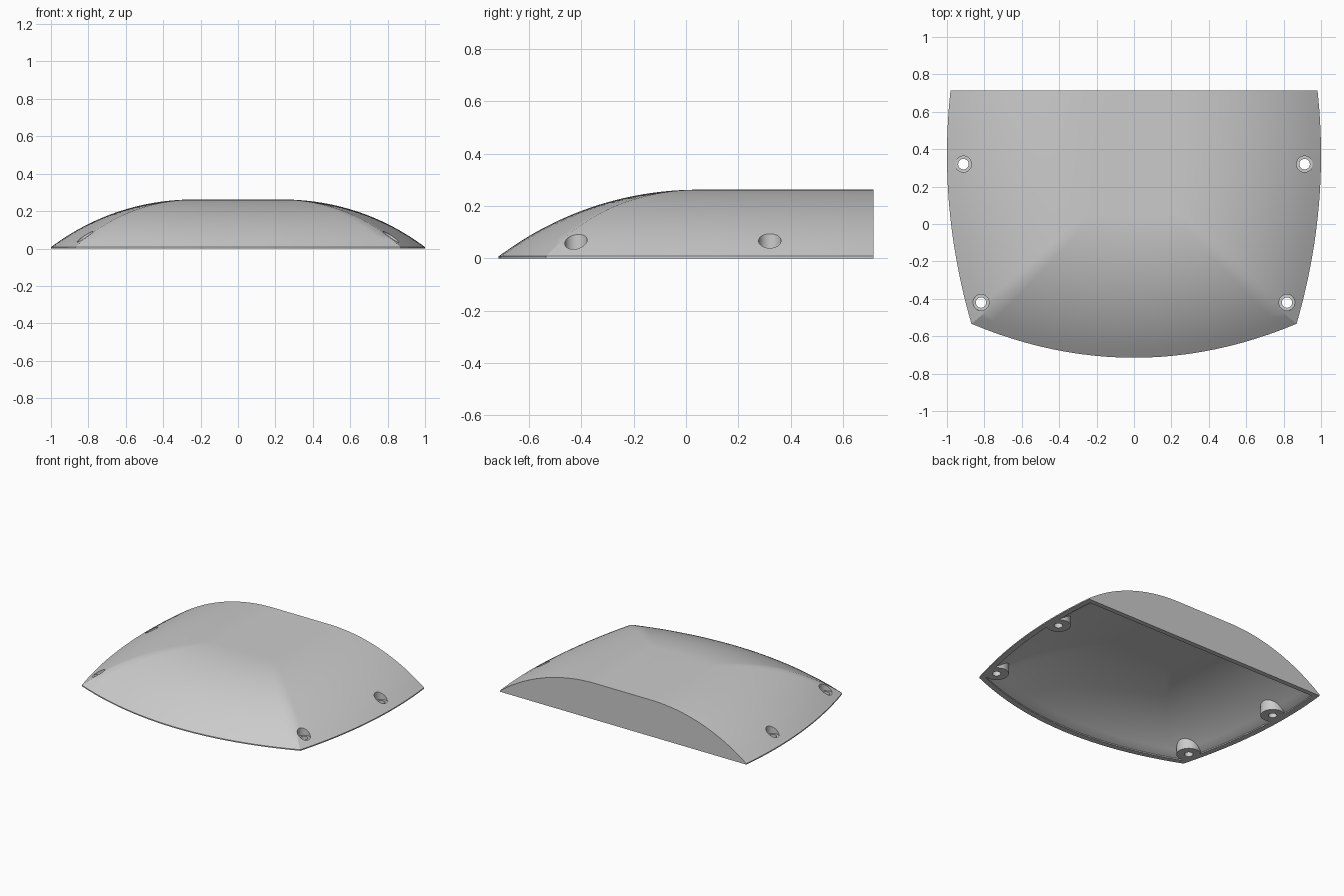
import bpy, bmesh, math

cube = bpy.data.objects.get("Cube")
if cube:
    bpy.data.objects.remove(cube, do_unlink=True)

BACK, TOP, RADIUS, RUN = 0.715, 0.262, 1.26, 0.76
WALL = 0.03

grey = bpy.data.materials.new("plain_grey")
grey.use_nodes = True
grey.diffuse_color = (0.6, 0.6, 0.6, 1)
grey.node_tree.nodes["Principled BSDF"].inputs["Base Color"].default_value = grey.diffuse_color


def side_edge(y):
    return 1 - 0.16 * (y - 0.37) ** 2


def front_edge(x):
    return -0.715 + 0.24 * x * x


def dome_height(d, wall):
    """Height of the rounded cover at distance d in from its outline."""
    return TOP - RADIUS + math.sqrt((RADIUS - wall) ** 2 - (RUN - d) ** 2)


def contour(d, back, steps=24):
    """Outline moved inwards by d: left side, front arc, right side."""
    x, y = 0.87, -0.53
    for _ in range(40):
        y = front_edge(x) + d
        x = side_edge(y) - d
    ys = [back + (y - back) * i / steps for i in range(steps)]
    side = [(side_edge(v) - d, v) for v in ys]
    xs = [x - 2 * x * i / steps for i in range(steps + 1)]
    front = [(v, front_edge(v) + d) for v in xs]
    return side + front + [(-px, py) for px, py in reversed(side)]


def finish(name, bm):
    bmesh.ops.recalc_face_normals(bm, faces=bm.faces)
    mesh = bpy.data.meshes.new(name)
    bm.to_mesh(mesh)
    bm.free()
    mesh.materials.append(grey)
    obj = bpy.data.objects.new(name, mesh)
    bpy.context.collection.objects.link(obj)
    return obj


def dome(name, wall, back, start, base, levels=26):
    """Closed solid stacked from contours, with a flat base, top and back."""
    bm = bmesh.new()
    layers = [(start, base)]
    for i in range(levels + 1):
        d = start + (RUN - start) * i / levels
        layers.append((d, max(dome_height(d, wall), 0.008)))
    rings = [[bm.verts.new((x, y, z)) for x, y in contour(d, back)] for d, z in layers]
    for low, high in zip(rings, rings[1:]):
        for i in range(len(low) - 1):
            bm.faces.new((low[i], low[i + 1], high[i + 1], high[i]))
    bm.faces.new(rings[0])
    bm.faces.new(rings[-1])
    bm.faces.new([r[0] for r in rings] + [r[-1] for r in reversed(rings)])
    return finish(name, bm)


def cylinders(name, radius, low, high):
    """One upright cylinder at each screw position."""
    bm = bmesh.new()
    for sx in (-1, 1):
        for x, y in ((0.912, 0.32), (0.818, -0.42)):
            made = bmesh.ops.create_cone(bm, cap_ends=True, segments=40,
                                         radius1=radius, radius2=radius, depth=high - low)
            bmesh.ops.translate(bm, verts=made["verts"], vec=(sx * x, y, (low + high) / 2))
    return finish(name, bm)


def cut(target, tool):
    tool.hide_render = True
    mod = target.modifiers.new("cut", "BOOLEAN")
    mod.operation = "DIFFERENCE"
    mod.solver = "EXACT"
    mod.object = tool
    bpy.context.view_layer.objects.active = target
    bpy.ops.object.modifier_apply(modifier=mod.name)
    bpy.data.objects.remove(tool, do_unlink=True)


# Outer cover, and the hollow inside it with room left for the screw bosses
cover = dome("cover_shell", 0, BACK, 0, 0)
hollow = dome("hollow", WALL, BACK - 0.035, 0.041, -0.05)
cut(hollow, cylinders("boss_space", 0.08, -0.1, 0.4))
cut(cover, hollow)

# Wide screw head recesses above narrow through holes
cut(cover, cylinders("head_recess", 0.043, 0.035, 0.4))
cut(cover, cylinders("screw_hole", 0.028, -0.1, 0.3))

bpy.ops.object.select_all(action="DESELECT")
cover.select_set(True)
bpy.context.view_layer.objects.active = cover
bpy.ops.object.shade_smooth_by_angle(angle=math.radians(30))
